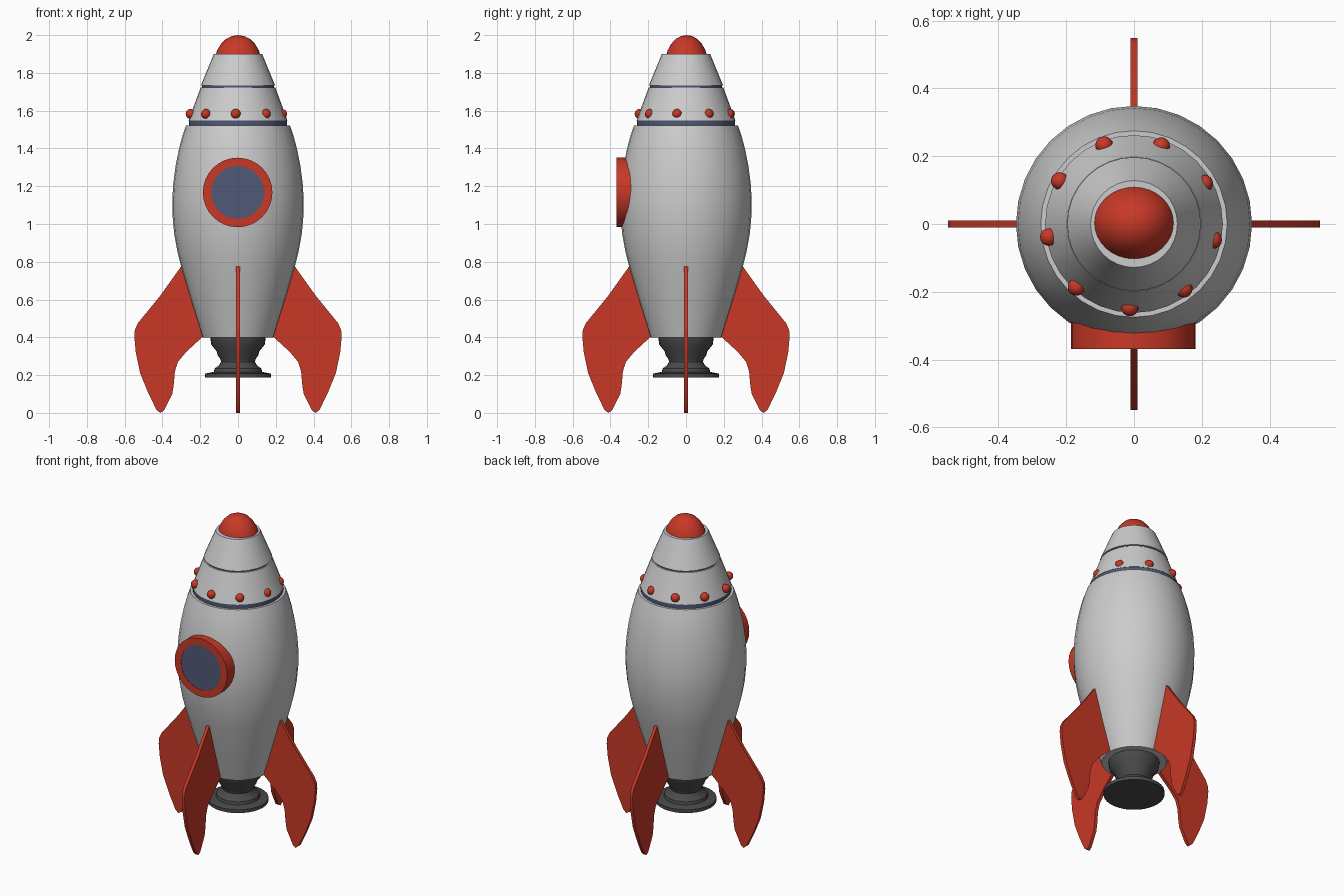
import bpy, bmesh, math
from mathutils import Matrix, Vector

if "Cube" in bpy.data.objects:
    bpy.data.objects.remove(bpy.data.objects["Cube"])


def material(name, color):
    m = bpy.data.materials.new(name)
    m.diffuse_color = (*color, 1)
    m.use_nodes = True
    m.node_tree.nodes["Principled BSDF"].inputs["Base Color"].default_value = m.diffuse_color
    return m


RED = material("red_paint", (0.58, 0.04, 0.02))
BLUE = material("blue_trim", (0.08, 0.10, 0.18))
DARK = material("dark_metal", (0.07, 0.07, 0.07))


def finish(name, bm, mat=None, angle=35):
    bmesh.ops.recalc_face_normals(bm, faces=bm.faces)
    mesh = bpy.data.meshes.new(name)
    bm.to_mesh(mesh)
    bm.free()
    ob = bpy.data.objects.new(name, mesh)
    bpy.context.collection.objects.link(ob)
    if mat:
        mesh.materials.append(mat)
    bpy.ops.object.select_all(action='DESELECT')
    ob.select_set(True)
    bpy.context.view_layer.objects.active = ob
    bpy.ops.object.shade_smooth_by_angle(angle=math.radians(angle))
    return ob


def lathe(name, profile, mat=None, n=32, closed=False, angle=35, matrix=None):
    """Spin (radius, height) points round z; open profiles get end caps."""
    bm = bmesh.new()
    rings = []
    for r, z in profile:
        if r == 0:
            rings.append([bm.verts.new((0, 0, z))] * n)
        else:
            rings.append([bm.verts.new((r * math.cos(i * math.tau / n),
                                        r * math.sin(i * math.tau / n), z)) for i in range(n)])
    pairs = list(zip(rings, rings[1:]))
    if closed:
        pairs.append((rings[-1], rings[0]))
    for a, b in pairs:
        for i in range(n):
            j = (i + 1) % n
            bm.faces.new(list(dict.fromkeys((a[i], a[j], b[j], b[i]))))
    if not closed:
        for ring, (r, _) in ((rings[0], profile[0]), (rings[-1], profile[-1])):
            if r:
                bm.faces.new(ring)
    if matrix:
        bm.transform(matrix)
    return finish(name, bm, mat, angle)


# Hull and the stacked nose sections
lathe("hull", [(0.187, 0.40), (0.245, 0.585), (0.300, 0.77), (0.322, 0.86), (0.338, 0.95),
               (0.347, 1.05), (0.348, 1.13), (0.342, 1.22), (0.330, 1.31),
               (0.312, 1.40), (0.293, 1.47), (0.275, 1.522)])
lathe("lower_trim_ring", [(0.260, 1.50), (0.260, 1.55)], BLUE)
lathe("collar", [(0.262, 1.548), (0.198, 1.722)])
lathe("upper_trim_ring", [(0.190, 1.71), (0.190, 1.74)], BLUE)
lathe("nose_cone", [(0.197, 1.732), (0.128, 1.90)])
lathe("nose_cap", [(0.118, 1.895), (0.110, 1.92), (0.090, 1.953), (0.063, 1.98),
                   (0.032, 1.995), (0, 2.0)], RED, angle=50,
      matrix=Matrix.Translation((0, 0.003, 0)) @ Matrix.Diagonal((1, 0.907, 1, 1)))

# Engine nozzle
lathe("nozzle", [(0.175, 0.187), (0.175, 0.208), (0.128, 0.217), (0.124, 0.235),
                 (0.100, 0.252), (0.090, 0.270), (0.093, 0.285), (0.108, 0.305),
                 (0.112, 0.325), (0.142, 0.362), (0.147, 0.405)], DARK)

# Porthole, facing the front
face_front = Matrix.Translation((-0.002, 0, 1.167)) @ Matrix.Rotation(math.pi / 2, 4, 'X')
lathe("porthole_frame", [(0.140, 0.25), (0.184, 0.25), (0.184, 0.368), (0.140, 0.368)],
      RED, closed=True, matrix=face_front)
lathe("porthole_glass", [(0.142, 0.26), (0.142, 0.366)], BLUE, matrix=face_front)

# Nine bulbs round the collar
for k in range(9):
    a = math.radians(-91 + 40 * k)
    bm = bmesh.new()
    bmesh.ops.create_uvsphere(bm, u_segments=16, v_segments=10, radius=0.026)
    bm.transform(Matrix.Translation((-0.008 + 0.246 * math.cos(a), 0.246 * math.sin(a), 1.583)))
    finish(f"bulb_{k + 1}", bm, RED, 60)

# Four swept fins, inner edge sunk into the hull
FIN = [(0.301, 0.775), (0.412, 0.62), (0.530, 0.475), (0.546, 0.44), (0.549, 0.405),
       (0.541, 0.32), (0.518, 0.21), (0.475, 0.105), (0.432, 0.017), (0.412, 0.0),
       (0.392, 0.012), (0.348, 0.10), (0.340, 0.15), (0.334, 0.22), (0.318, 0.27),
       (0.272, 0.325), (0.188, 0.402), (0.165, 0.41), (0.275, 0.765)]
for k in range(4):
    bm = bmesh.new()
    face = bm.faces.new([bm.verts.new((x, -0.01, z)) for x, z in FIN])
    grown = bmesh.ops.extrude_face_region(bm, geom=[face])["geom"]
    bmesh.ops.translate(bm, vec=Vector((0, 0.02, 0)),
                        verts=[v for v in grown if isinstance(v, bmesh.types.BMVert)])
    bm.transform(Matrix.Rotation(k * math.pi / 2, 4, 'Z'))
    finish(f"fin_{k + 1}", bm, RED)
